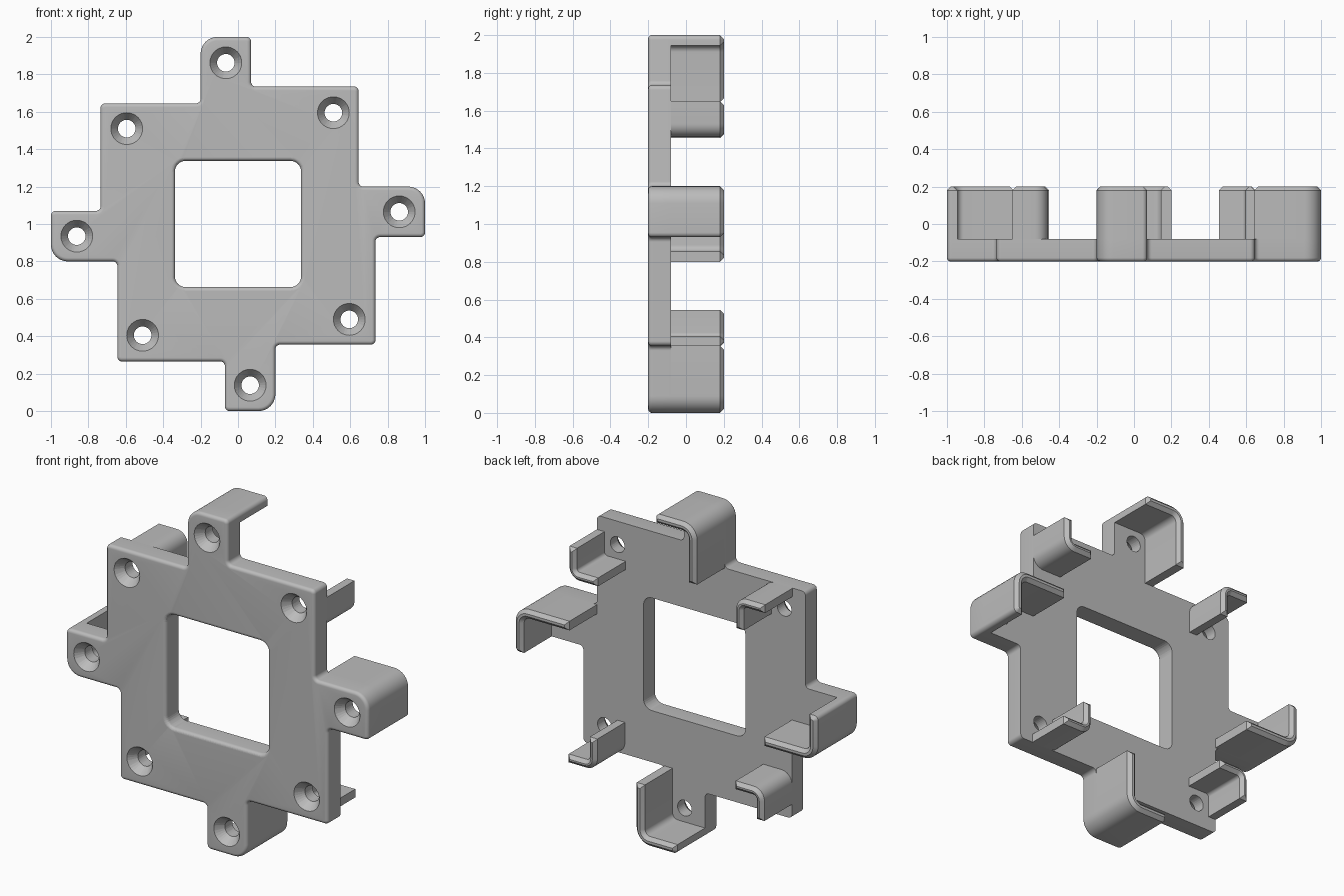
import bpy, bmesh
from math import sin, cos, pi
from mathutils import Vector

if "Cube" in bpy.data.objects:
    bpy.data.objects.remove(bpy.data.objects["Cube"])

grey = bpy.data.materials.new("plain grey")
grey.use_nodes = True
grey.diffuse_color = (0.5, 0.5, 0.5, 1)
grey.node_tree.nodes["Principled BSDF"].inputs["Base Color"].default_value = (0.5, 0.5, 0.5, 1)

FRONT, BACK, REAR = -0.2, -0.08, 0.2   # plate front, plate back, hook ends
FILLET, CHAMFER, SEG = 0.02, 0.02, 8


def turn(corners, n):
    """Rotate (x, z, radius) corners clockwise by n quarter turns."""
    for _ in range(n):
        corners = [(z, -x, r) for x, z, r in corners]
    return corners


def outline(corners, inset):
    """Rounded outline of a clockwise right-angled polygon, moved inwards."""
    pts = [Vector(c[:2]) for c in corners]
    loop = []
    for i, p in enumerate(pts):
        d0 = (p - pts[i - 1]).normalized()
        d1 = (pts[(i + 1) % len(pts)] - p).normalized()
        convex = d0.x * d1.y - d0.y * d1.x < 0
        r = max(corners[i][2] + (-inset if convex else inset), 0)
        n = Vector((d0.y, -d0.x)) + Vector((d1.y, -d1.x))
        c = p + n * inset + (d1 - d0) * r
        for k in range(SEG + 1):
            t = k / SEG * pi / 2
            loop.append(c + (d0 * sin(t) - d1 * cos(t)) * r)
    return loop


def loft(bm, corners, sections):
    """Skin a solid through (y, inset) sections of one outline."""
    rings = [[bm.verts.new((p.x, y, p.y + 1)) for p in outline(corners, s)]
             for y, s in sections]
    for a, b in zip(rings, rings[1:]):
        for i in range(len(a)):
            j = (i + 1) % len(a)
            bm.faces.new((a[i], a[j], b[j], b[i]))
    bm.faces.new(rings[0])
    bm.faces.new(rings[-1])


def make(name, solids):
    bm = bmesh.new()
    for corners, sections in solids:
        loft(bm, corners, sections)
    bmesh.ops.remove_doubles(bm, verts=bm.verts, dist=1e-5)
    bmesh.ops.recalc_face_normals(bm, faces=bm.faces)
    mesh = bpy.data.meshes.new(name)
    bm.to_mesh(mesh)
    bm.free()
    mesh.materials.append(grey)
    ob = bpy.data.objects.new(name, mesh)
    bpy.context.collection.objects.link(ob)
    return ob


def square(x, z, half, r):
    return [(x - half, z - half, r), (x - half, z + half, r),
            (x + half, z + half, r), (x + half, z - half, r)]


def smooth(ob):
    bpy.ops.object.select_all(action='DESELECT')
    ob.select_set(True)
    bpy.context.view_layer.objects.active = ob
    bpy.ops.object.shade_smooth_by_angle(angle=pi / 6)


# Plate: one quarter of the pinwheel outline, turned four times
quarter = [(-0.735, 0.645, 0.025), (-0.2, 0.645, 0.025), (-0.2, 1, 0.09),
           (0.07, 1, 0.025), (0.07, 0.735, 0.025)]
full = [c for n in range(4) for c in turn(quarter, n)]
arc = [k / 6 * pi / 2 for k in range(7)]
rounded = [(FRONT + FILLET * (1 - sin(a)), FILLET * (1 - cos(a))) for a in arc]
plate = make("mounting_plate", [(full, [(BACK, 0)] + rounded)])

# Cutter: central window with a rounded front rim, and countersunk holes
window = (square(0, 0, 0.337, 0.055),
          [(0, 0)] + [(y, -s) for y, s in rounded] + [(FRONT - 0.05, -FILLET)])
cuts = [window]
R = 0.0926
for n in range(4):
    for x, z in ((-0.595, 0.51), (-0.065, 0.862)):
        cuts.append((turn(square(x, z, R, R), n),
                     [(FRONT - 0.01, 0), (FRONT + 0.05, 0.0456), (0, 0.0456)]))
cutter = make("hole_cutter", cuts)
cutter.hide_render = True
mod = plate.modifiers.new("holes", 'BOOLEAN')
mod.operation = 'DIFFERENCE'
mod.solver = 'EXACT'
mod.object = cutter
smooth(plate)
bpy.ops.object.modifier_apply(modifier=mod.name)
bpy.data.objects.remove(cutter)
smooth(plate)

# Angled walls behind the tabs and small hooks behind the plate corners
tab_wall = [(-0.2, 0.645, 0), (-0.2, 1, 0.09), (0.07, 1, 0.025),
            (0.07, 0.945, 0), (-0.145, 0.945, 0.035), (-0.145, 0.645, 0)]
corner_hook = [(-0.65, 0.645, 0), (-0.46, 0.645, 0.07), (-0.46, 0.455, 0),
               (-0.51, 0.455, 0), (-0.51, 0.595, 0.02), (-0.65, 0.595, 0)]
depth = [(BACK, 0), (REAR - CHAMFER, 0), (REAR, CHAMFER)]
for n, side in enumerate(("top", "left", "bottom", "right")):
    smooth(make(side + "_tab_wall", [(turn(tab_wall, n), depth)]))
    smooth(make(side + "_corner_hook", [(turn(corner_hook, n), depth)]))
